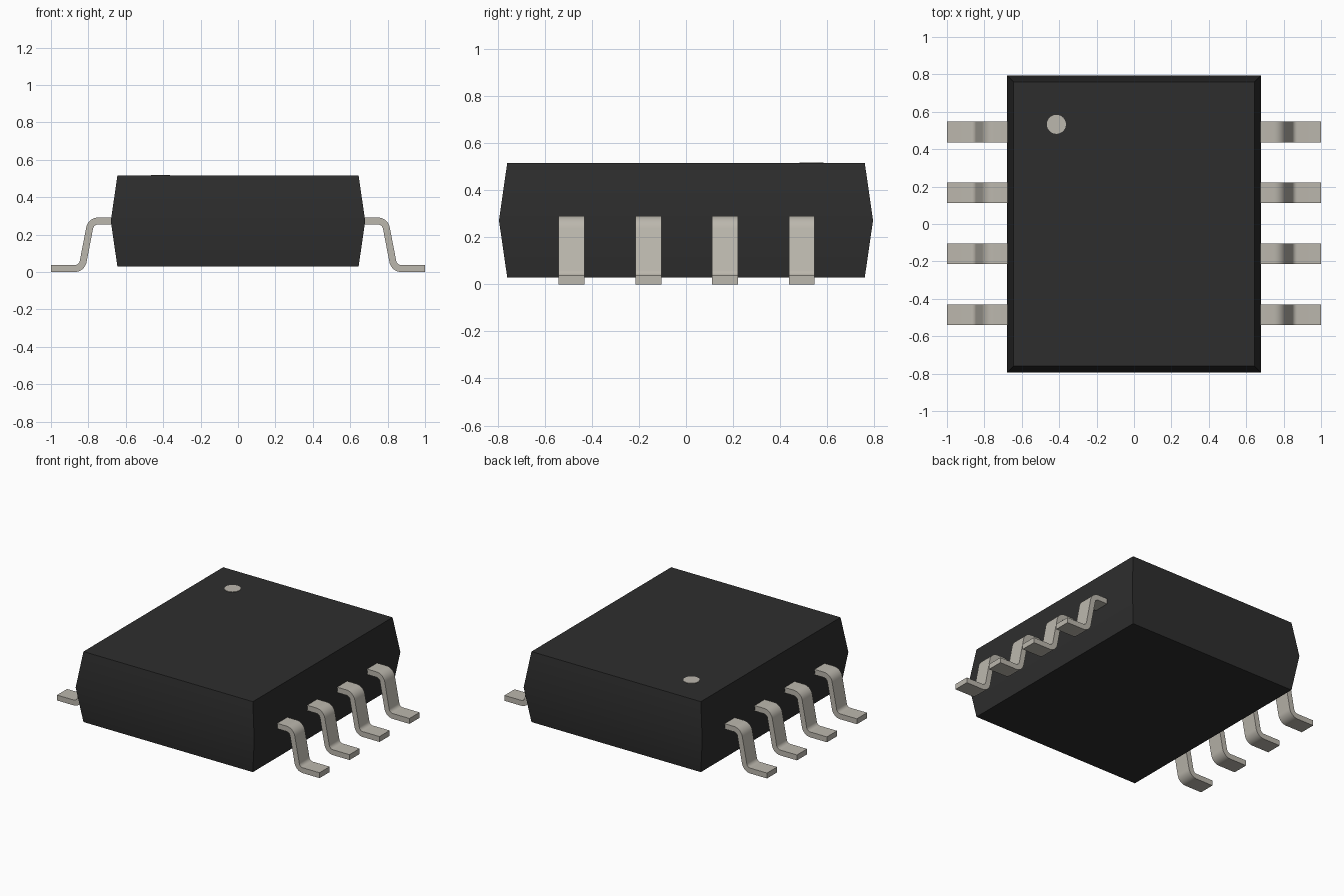
import bpy, bmesh, math
from mathutils import Vector

cube = bpy.data.objects.get("Cube")
if cube:
    bpy.data.objects.remove(cube, do_unlink=True)


def make_material(name, colour):
    m = bpy.data.materials.new(name)
    m.use_nodes = True
    m.diffuse_color = colour
    m.node_tree.nodes["Principled BSDF"].inputs["Base Color"].default_value = colour
    return m


black = make_material("black plastic", (0.027, 0.027, 0.027, 1))
metal = make_material("pale metal", (0.50, 0.475, 0.42, 1))


def make_object(name, bm, material):
    bmesh.ops.recalc_face_normals(bm, faces=bm.faces)
    mesh = bpy.data.meshes.new(name)
    bm.to_mesh(mesh)
    bm.free()
    mesh.materials.append(material)
    ob = bpy.data.objects.new(name, mesh)
    bpy.context.collection.objects.link(ob)
    bpy.ops.object.select_all(action="DESELECT")
    ob.select_set(True)
    bpy.context.view_layer.objects.active = ob
    bpy.ops.object.shade_smooth_by_angle(angle=math.radians(30))
    return ob


# Package body: three stacked rectangles, widest at the waist
bm = bmesh.new()
rings = []
for hx, hy, z in ((0.645, 0.76, 0.03), (0.68, 0.795, 0.272), (0.645, 0.76, 0.515)):
    rings.append([bm.verts.new((sx * hx, sy * hy, z))
                  for sx, sy in ((-1, -1), (1, -1), (1, 1), (-1, 1))])
for low, high in zip(rings, rings[1:]):
    for i in range(4):
        j = (i + 1) % 4
        bm.faces.new((low[i], low[j], high[j], high[i]))
bm.faces.new(rings[0])
bm.faces.new(rings[-1])
make_object("body", bm, black)

# Pin one marker: thin disc on the top face
bm = bmesh.new()
bmesh.ops.create_cone(bm, cap_ends=True, segments=32, radius1=0.051, radius2=0.051, depth=0.006)
bmesh.ops.translate(bm, verts=bm.verts, vec=(-0.415, 0.533, 0.515))
make_object("pin_one_marker", bm, metal)

# Gull-wing lead: centre line with rounded bends, thickened to a strip
HALF_THICK, BEND, WIDTH, STEPS = 0.0185, 0.046, 0.11, 8
path = [Vector(p) for p in ((0.65, 0.2725), (0.786, 0.2725), (0.835, 0.0185), (1.0, 0.0185))]


def strip_outline():
    samples = [(path[0], Vector((0, 1)))]
    for a, b, c in zip(path, path[1:], path[2:]):
        d1, d2 = (b - a).normalized(), (c - b).normalized()
        turn = d1.angle_signed(d2)
        cross = d1.x * d2.y - d1.y * d2.x
        side = 1 if cross > 0 else -1
        n1 = Vector((-d1.y, d1.x))
        start = b - d1 * BEND * math.tan(abs(turn) / 2)
        centre = start + n1 * side * BEND
        for k in range(STEPS + 1):
            t = side * abs(turn) * k / STEPS
            n = Vector((n1.x * math.cos(t) - n1.y * math.sin(t),
                        n1.x * math.sin(t) + n1.y * math.cos(t)))
            samples.append((centre - n * side * BEND, n))
    samples.append((path[-1], Vector((0, 1))))
    upper = [p + n * HALF_THICK for p, n in samples]
    lower = [p - n * HALF_THICK for p, n in samples]
    return upper, lower


upper, lower = strip_outline()


def add_lead(name, side, y):
    bm = bmesh.new()
    rows = []
    for u, l in zip(upper, lower):
        rows.append([bm.verts.new((side * p.x, y + e * WIDTH / 2, p.y))
                     for p, e in ((u, -1), (u, 1), (l, 1), (l, -1))])
    for a, b in zip(rows, rows[1:]):
        for i in range(4):
            j = (i + 1) % 4
            bm.faces.new((a[i], a[j], b[j], b[i]))
    bm.faces.new(rows[0])
    bm.faces.new(rows[-1])
    make_object(name, bm, metal)


# Four leads on each long side
for label, side in (("left", 1), ("right", -1)):
    for i in range(4):
        add_lead(f"{label}_lead_{i + 1}", side, (i - 1.5) * 0.326 + 0.003)
